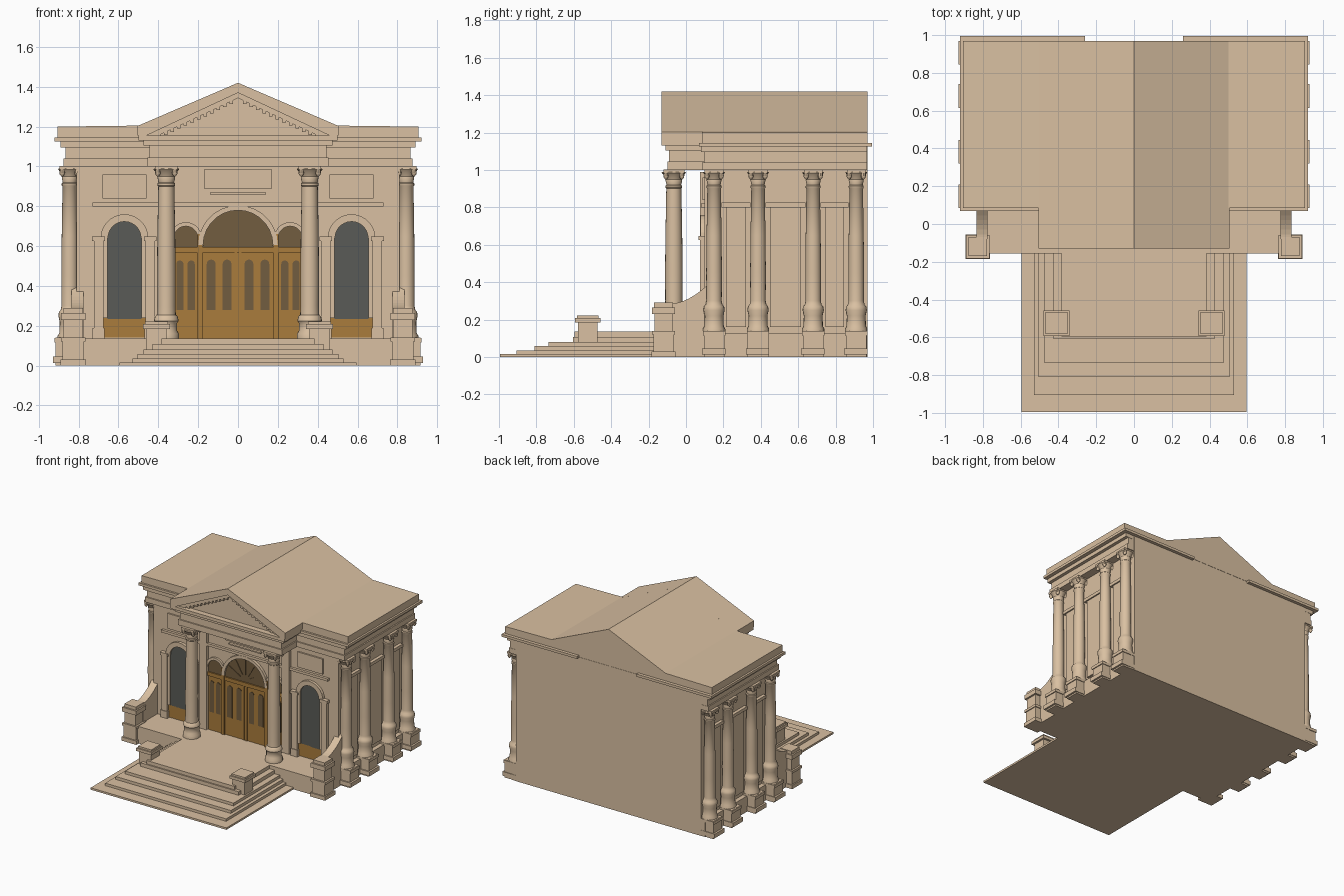
import bpy, bmesh, math


def material(name, rgb):
    m = bpy.data.materials.new(name)
    m.diffuse_color = (*rgb, 1)
    return m


STONE = material("tan stone", (0.70, 0.53, 0.36))
WOOD = material("golden wood", (0.40, 0.20, 0.045))
GLASS = material("grey glass", (0.10, 0.105, 0.095))
BRONZE = material("dark bronze glass", (0.17, 0.11, 0.05))


def finish(name, bm, mat, smooth=False):
    bmesh.ops.recalc_face_normals(bm, faces=bm.faces)
    me = bpy.data.meshes.new(name)
    bm.to_mesh(me)
    bm.free()
    me.materials.append(mat)
    ob = bpy.data.objects.new(name, me)
    bpy.context.collection.objects.link(ob)
    if smooth:
        bpy.ops.object.select_all(action='DESELECT')
        ob.select_set(True)
        bpy.context.view_layer.objects.active = ob
        bpy.ops.object.shade_smooth_by_angle(angle=math.radians(40))
    return ob


def prism(name, pts, lo, hi, mat=STONE, axis='y'):
    """Extrude an (x,z) outline along y, or a (y,z) outline along x."""
    bm = bmesh.new()
    put = (lambda p: (p[0], lo, p[1])) if axis == 'y' else (lambda p: (lo, p[0], p[1]))
    face = bm.faces.new([bm.verts.new(put(p)) for p in pts])
    ext = bmesh.ops.extrude_face_region(bm, geom=[face])['geom']
    d = (0, hi - lo, 0) if axis == 'y' else (hi - lo, 0, 0)
    bmesh.ops.translate(bm, vec=d, verts=[v for v in ext if isinstance(v, bmesh.types.BMVert)])
    return finish(name, bm, mat)


def box(name, x0, x1, y0, y1, z0, z1, mat=STONE):
    return prism(name, [(x0, z0), (x1, z0), (x1, z1), (x0, z1)], y0, y1, mat)


def lathe(name, x, y, profile, n=20):
    bm = bmesh.new()
    rings = [[bm.verts.new((x + r * math.cos(2 * math.pi * i / n),
                            y + r * math.sin(2 * math.pi * i / n), z)) for i in range(n)]
             for r, z in profile]
    for a, b in zip(rings, rings[1:]):
        for i in range(n):
            j = (i + 1) % n
            bm.faces.new((a[i], a[j], b[j], b[i]))
    bm.faces.new(rings[0])
    bm.faces.new(rings[-1])
    return finish(name, bm, STONE, True)


def arc(cx, cz, r, n=14):
    return [(cx + r * math.cos(math.pi * i / n), cz + r * math.sin(math.pi * i / n))
            for i in range(n + 1)]


def arch(cx, r, z0, zs):
    return [(cx - r, z0), (cx + r, z0)] + arc(cx, zs, r)


def arch_ring(cx, zs, r0, r1):
    return arc(cx, zs, r1) + arc(cx, zs, r0)[::-1]


def pier(name, x, y, tiers):
    for hw, z0, z1 in tiers:
        box(name, x - hw, x + hw, y - hw, y + hw, z0, z1)


# Stair tiers: half width, front y, top z
for hw, yf, zt in [(0.595, -0.995, 0.015), (0.53, -0.905, 0.035), (0.505, -0.81, 0.058),
                   (0.475, -0.735, 0.08), (0.43, -0.605, 0.108), (0.385, -0.595, 0.135)]:
    box("stair_tier", -hw, hw, yf, -0.1, 0, zt)

# Terrace, main block and plinth
box("terrace", -0.79, 0.79, -0.155, 0.12, 0, 0.135)
box("main_block", -0.81, 0.81, 0.10, 0.97, 0, 1.13)
box("plinth", -0.845, 0.845, 0.11, 0.968, 0, 0.125)

# Entablature and cornice
box("architrave", -0.875, 0.875, 0.085, 0.968, 1.0, 1.04)
box("frieze", -0.865, 0.865, 0.095, 0.966, 1.04, 1.10)
box("bed_mould", -0.89, 0.89, 0.08, 0.968, 1.095, 1.125)
box("cornice", -0.92, 0.92, 0.07, 0.968, 1.125, 1.145)

# Roof: flat wings and central gable in one profile
prism("main_roof", [(-0.905, 1.14), (0.905, 1.14), (0.905, 1.2), (0.50, 1.205), (0, 1.42),
                    (-0.50, 1.205), (-0.905, 1.2)], 0.085, 0.97)

# Portico entablature, pediment and raking cornice
box("portico_architrave", -0.455, 0.455, -0.10, 0.11, 1.0, 1.045)
box("portico_frieze", -0.445, 0.445, -0.09, 0.11, 1.045, 1.12)
box("portico_bed_mould", -0.475, 0.475, -0.11, 0.11, 1.105, 1.13)
box("portico_cornice", -0.50, 0.50, -0.13, 0.10, 1.13, 1.155)
prism("tympanum", [(-0.47, 1.14), (0.47, 1.14), (0.47, 1.19), (0, 1.39), (-0.47, 1.19)], -0.085, 0.1)
prism("raking_cornice", [(-0.505, 1.155), (-0.505, 1.203), (0, 1.42), (0.505, 1.203), (0.505, 1.155),
                         (0.46, 1.155), (0, 1.37), (-0.46, 1.155)], -0.13, 0.1)
prism("inner_rake", [(-0.46, 1.155), (0, 1.372), (0.46, 1.155), (0.40, 1.155), (0, 1.343),
                     (-0.40, 1.155)], -0.108, 0.0)
for i in range(1, 13):
    for s in (-1, 1):
        x, z = s * 0.033 * i, 1.343 - 0.0155 * i
        box("rake_dentil", x - 0.009, x + 0.009, -0.104, -0.08, z - 0.014, z + 0.01)

SHAFT = [(0.041, 0.30), (0.042, 0.45), (0.040, 0.65), (0.036, 0.90), (0.040, 0.905), (0.040, 0.915),
         (0.035, 0.92), (0.040, 0.945), (0.038, 0.95), (0.046, 0.97), (0.058, 0.985), (0.055, 0.99)]
SIDE_BASE = [(0.060, 0.13), (0.060, 0.15), (0.052, 0.165), (0.050, 0.22), (0.057, 0.25),
             (0.054, 0.27), (0.045, 0.28)]
PORCH_BASE = [(0.064, 0.13), (0.064, 0.16), (0.055, 0.175), (0.055, 0.215), (0.062, 0.225),
              (0.058, 0.245), (0.048, 0.255)]


def column(name, x, y, base, k=1.0):
    lathe(name, x, y, base + [(r * k, z) for r, z in SHAFT])
    h = 0.05 * k
    box(name + "_abacus", x - h, x + h, y - h, y + h, 0.985, 1.002)
    for a in (-1, 1):           # corner scrolls
        for b in (-1, 1):
            cx, cy = x + a * 0.038 * k, y + b * 0.038 * k
            lathe(name + "_scroll", cx, cy, [(0.004, 0.95), (0.012, 0.96), (0.014, 0.972), (0.010, 0.987)], 8)


for s in (-1, 1):
    def sbox(name, x0, x1, *rest):
        a, b = sorted((s * x0, s * x1))
        return box(name, a, b, *rest)

    # Portico columns
    column("portico_column", s * 0.36, -0.065, PORCH_BASE, 1.12)
    # Side columns on pedestals, with wall strips behind
    ys = (0.15, 0.385, 0.68, 0.91)
    for y in ys:
        sbox("column_pedestal", 0.78, 0.915, y - 0.055, y + 0.055, 0, 0.14)
        sbox("pedestal_foot", 0.78, 0.93, y - 0.065, y + 0.06, 0.012, 0.045)
        sbox("pedestal_cap", 0.78, 0.922, y - 0.06, y + 0.06, 0.115, 0.138)
        column("side_column", s * 0.845, y, SIDE_BASE)
    # Side bay panels and string course
    for a, b in zip(ys, ys[1:]):
        sbox("side_panel", 0.80, 0.825, a + 0.065, b - 0.065, 0.16, 0.80)
        sbox("side_ledge", 0.80, 0.835, a + 0.04, b - 0.04, 0.80, 0.825)
    # Back corner of the cornice
    sbox("back_cornice", 0.26, 0.92, 0.965, 0.995, 1.125, 1.145)

    # Corner piers of the terrace and sweeping side walls
    pier("terrace_pier", s * 0.827, -0.12, [(0.065, 0, 0.03), (0.055, 0.03, 0.14), (0.062, 0.12, 0.14),
                                           (0.048, 0.14, 0.23), (0.062, 0.23, 0.265), (0.05, 0.265, 0.29)])
    sweep = [(-0.08 + 0.2 * t / 8, 0.285 + 0.105 * (t / 8) ** 1.8) for t in range(9)]
    prism("sweeping_wall", [(-0.08, 0)] + sweep + [(0.12, 0)], s * 0.775, s * 0.835, axis='x')
    # Stair piers
    pier("stair_pier", s * 0.41, -0.525, [(0.052, 0.01, 0.19), (0.068, 0.185, 0.208), (0.058, 0.208, 0.222)])

    # Arched wing window: glass, wooden apron, surround
    cx = s * 0.57
    prism("wing_window", arch(cx, 0.085, 0.235, 0.64), 0.093, 0.101, GLASS)
    box("window_apron", cx - 0.12, cx + 0.12, 0.093, 0.101, 0.14, 0.24, WOOD)
    prism("window_arch", arch_ring(cx, 0.64, 0.083, 0.12), 0.078, 0.101)
    for d in (-1, 1):
        px = cx + d * 0.13
        box("window_pilaster", px - 0.024, px + 0.024, 0.075, 0.101, 0.135, 0.63)
        box("pilaster_cap", px - 0.032, px + 0.032, 0.068, 0.101, 0.625, 0.648)
        box("pilaster_foot", px - 0.03, px + 0.03, 0.07, 0.101, 0.135, 0.19)
        jx = cx + d * 0.096
        box("window_jamb", jx - 0.011, jx + 0.011, 0.084, 0.101, 0.24, 0.64)
    box("upper_panel", cx - 0.11, cx + 0.11, 0.088, 0.101, 0.84, 0.96)
    # Wall strips beside the doors
    sbox("door_pilaster", 0.33, 0.395, 0.075, 0.101, 0.135, 0.99)

# String course and raised panel over the doors
box("string_course", -0.73, 0.73, 0.08, 0.101, 0.80, 0.82)
box("door_panel", -0.17, 0.17, 0.078, 0.101, 0.89, 0.985)
box("door_panel_sill", -0.14, 0.14, 0.08, 0.101, 0.86, 0.87)

# Wooden door screen with arched lights
box("door_screen", -0.325, 0.325, 0.093, 0.101, 0.135, 0.60, WOOD)
prism("centre_fanlight", arch(0, 0.175, 0.595, 0.605), 0.092, 0.101, BRONZE)
prism("centre_arch", arch_ring(0, 0.605, 0.175, 0.20), 0.078, 0.101)
box("transom", -0.325, 0.325, 0.082, 0.1, 0.565, 0.595, WOOD)
for i in range(1, 6):           # fanlight bars
    a = math.pi * i / 6
    c, d = math.cos(a), math.sin(a)
    prism("fanlight_bar", [(0.05 * c - 0.004 * d, 0.605 + 0.05 * d + 0.004 * c),
                           (0.05 * c + 0.004 * d, 0.605 + 0.05 * d - 0.004 * c),
                           (0.17 * c + 0.004 * d, 0.605 + 0.17 * d - 0.004 * c),
                           (0.17 * c - 0.004 * d, 0.605 + 0.17 * d + 0.004 * c)], 0.087, 0.093, BRONZE)
for s in (-1, 1):
    prism("side_fanlight", arch(s * 0.262, 0.06, 0.595, 0.64), 0.092, 0.101, BRONZE)
    prism("side_arch", arch_ring(s * 0.262, 0.64, 0.06, 0.08), 0.084, 0.101)
    box("door_post", s * 0.19 - 0.013, s * 0.19 + 0.013, 0.08, 0.1, 0.135, 0.66, WOOD)
    box("door_leaf_rail", s * 0.012 - 0.006, s * 0.012 + 0.006, 0.086, 0.1, 0.135, 0.57, WOOD)
    for x, w in ((0.055, 0.022), (0.135, 0.022), (0.235, 0.018), (0.292, 0.018)):
        prism("door_light", arch(s * x, w, 0.28, 0.51), 0.089, 0.094, BRONZE)
